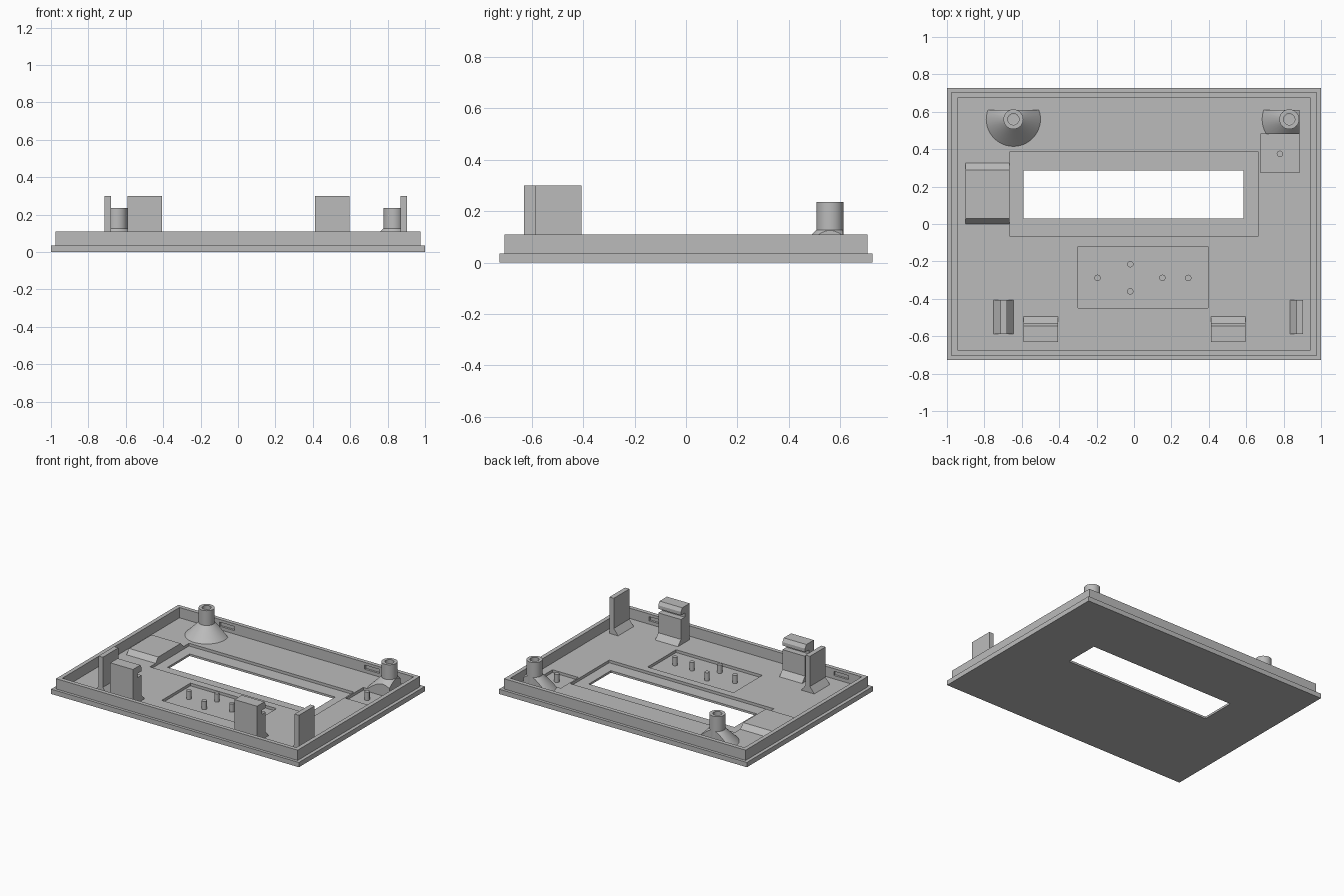
import bpy, bmesh, math

if "Cube" in bpy.data.objects:
    bpy.data.objects.remove(bpy.data.objects["Cube"])

FLOOR, RECESS = 0.035, 0.015

grey = bpy.data.materials.new("plain grey")
grey.diffuse_color = (0.5, 0.5, 0.5, 1)
grey.use_nodes = True
grey.node_tree.nodes["Principled BSDF"].inputs["Base Color"].default_value = grey.diffuse_color


def finish(name, bm):
    bmesh.ops.recalc_face_normals(bm, faces=bm.faces)
    me = bpy.data.meshes.new(name)
    bm.to_mesh(me)
    bm.free()
    me.materials.append(grey)
    ob = bpy.data.objects.new(name, me)
    bpy.context.collection.objects.link(ob)
    return ob


def box(name, x, y, z):
    bm = bmesh.new()
    bmesh.ops.create_cube(bm, size=1)
    for v in bm.verts:
        v.co = [r[0] if c < 0 else r[1] for c, r in zip(v.co, (x, y, z))]
    return finish(name, bm)


def extrude(name, profile, axis, a, b):
    """Extrude a (horizontal, z) profile along x or y from a to b."""
    bm = bmesh.new()
    put = (lambda h, z, t: (t, h, z)) if axis == "x" else (lambda h, z, t: (h, t, z))
    ends = [[bm.verts.new(put(h, z, t)) for h, z in profile] for t in (a, b)]
    n = len(profile)
    for e in ends:
        bm.faces.new(e)
    for i in range(n):
        j = (i + 1) % n
        bm.faces.new((ends[0][i], ends[0][j], ends[1][j], ends[1][i]))
    return finish(name, bm)


def lathe(name, profile, cx, cy, n=48):
    """Closed solid of revolution from (radius, z) points; radius 0 at the ends."""
    bm = bmesh.new()
    rings = []
    for r, z in profile:
        if r == 0:
            rings.append([bm.verts.new((cx, cy, z))] * n)
        else:
            rings.append([bm.verts.new((cx + r * math.cos(math.tau * i / n),
                                        cy + r * math.sin(math.tau * i / n), z))
                          for i in range(n)])
    for lo, hi in zip(rings, rings[1:]):
        for i in range(n):
            j = (i + 1) % n
            quad = list(dict.fromkeys((lo[i], lo[j], hi[j], hi[i])))
            bm.faces.new(quad)
    return finish(name, bm)


def boolean(ob, other, op):
    m = ob.modifiers.new("cut", "BOOLEAN")
    m.operation, m.solver, m.object = op, "EXACT", other
    bpy.context.view_layer.objects.active = ob
    bpy.ops.object.modifier_apply(modifier=m.name)
    bpy.data.objects.remove(other, do_unlink=True)


def smooth(ob):
    bpy.ops.object.select_all(action="DESELECT")
    ob.select_set(True)
    bpy.context.view_layer.objects.active = ob
    bpy.ops.object.shade_smooth_by_angle(angle=math.radians(30))


# Stepped tray, hollowed, with recesses, window and snap slots
tray = box("tray", (-1, 1), (-0.726, 0.726), (0, 0.035))
boolean(tray, box("lip", (-0.975, 0.975), (-0.705, 0.705), (0.01, 0.11)), "UNION")
cuts = [
    ((-0.945, 0.945), (-0.675, 0.675), (FLOOR, 0.2)),     # inside
    ((-0.665, 0.665), (-0.065, 0.385), (RECESS, 0.2)),    # display recess
    ((-0.30, 0.395), (-0.45, -0.12), (RECESS, 0.2)),      # button recess
    ((0.675, 0.885), (0.275, 0.48), (RECESS, 0.2)),       # small recess
    ((-0.59, 0.585), (0.03, 0.285), (-0.1, 0.2)),         # window
    ((-0.62, -0.50), (0.67, 0.69), (0.06, 0.09)),         # snap slots
    ((0.55, 0.67), (0.67, 0.69), (0.06, 0.09)),
    ((-0.84, -0.72), (-0.69, -0.67), (0.06, 0.09)),
    ((0.65, 0.77), (-0.69, -0.67), (0.06, 0.09)),
]
for c in cuts:
    boolean(tray, box("cutter", *c), "DIFFERENCE")

# Raised cable bridge beside the window
extrude("side_bridge", [(0, FLOOR), (0.325, FLOOR), (0.29, 0.07), (0.03, 0.07)],
        "x", -0.90, -0.665)

# Screw posts with trimmed conical feet
for side, cx, xr, yr in (("left", -0.645, (-0.9, -0.4), (0.3, 0.61)),
                         ("right", 0.83, (0.6, 0.885), (0.48, 0.61))):
    cy = 0.56
    post = lathe(side + "_post", [(0, 0.03), (0.053, 0.03), (0.053, 0.235),
                                  (0.03, 0.235), (0.03, 0.11), (0, 0.11)], cx, cy)
    smooth(post)
    foot = lathe(side + "_post_foot", [(0, 0.03), (0.145, 0.03), (0.145, FLOOR),
                                       (0.05, 0.13), (0.05, 0.12), (0, 0.1)], cx, cy)
    boolean(foot, box("trim", xr, yr, (0, 0.3)), "INTERSECT")
    smooth(foot)

# Hooked clips near the front wall
clip = [(-0.63, FLOOR), (-0.495, FLOOR), (-0.53, 0.075), (-0.53, 0.22), (-0.575, 0.22),
        (-0.575, 0.25), (-0.53, 0.25), (-0.53, 0.275), (-0.545, 0.30), (-0.63, 0.30)]
extrude("left_clip", clip, "x", -0.59, -0.407)
extrude("right_clip", clip, "x", 0.412, 0.595)

# Upright guide plates with sloped feet
extrude("left_guide", [(-0.75, FLOOR), (-0.645, FLOOR), (-0.68, 0.08), (-0.68, 0.30),
                       (-0.715, 0.30), (-0.715, 0.08)], "y", -0.587, -0.407)
extrude("right_guide", [(0.833, FLOOR), (0.903, FLOOR), (0.903, 0.30), (0.868, 0.30),
                        (0.868, 0.08)], "y", -0.587, -0.407)

# Locating pins in the recesses
pins = [(-0.195, -0.288), (-0.02, -0.215), (-0.02, -0.36), (0.152, -0.288),
        (0.29, -0.288), (0.78, 0.375)]
for i, (x, y) in enumerate(pins):
    smooth(lathe(f"pin_{i + 1}", [(0, 0.01), (0.017, 0.01), (0.017, 0.075), (0, 0.075)],
                 x, y, 20))
